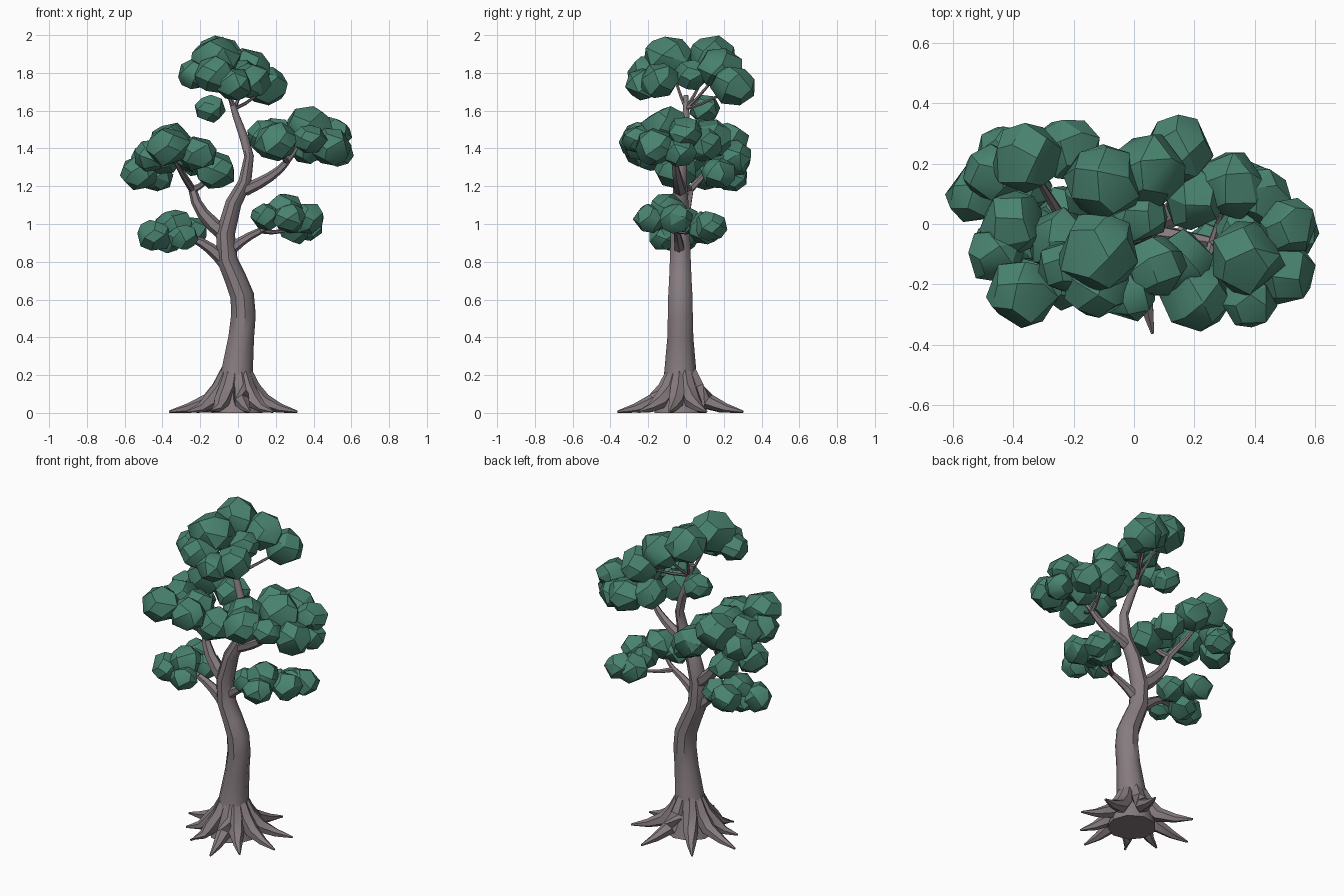
import bpy, bmesh, math, random
from mathutils import Vector

if "Cube" in bpy.data.objects:
    bpy.data.objects.remove(bpy.data.objects["Cube"])

random.seed(4)

def material(name, rgb):
    m = bpy.data.materials.new(name)
    m.diffuse_color = (*rgb, 1)
    m.use_nodes = True
    m.node_tree.nodes["Principled BSDF"].inputs["Base Color"].default_value = m.diffuse_color
    return m

BARK = material("grey bark", (0.24, 0.2, 0.215))
LEAF = material("green foliage", (0.066, 0.225, 0.158))

def finish(bm, name, mat, angle):
    bmesh.ops.recalc_face_normals(bm, faces=bm.faces)
    me = bpy.data.meshes.new(name)
    bm.to_mesh(me)
    bm.free()
    me.materials.append(mat)
    ob = bpy.data.objects.new(name, me)
    bpy.context.collection.objects.link(ob)
    bpy.context.view_layer.objects.active = ob
    ob.select_set(True)
    bpy.ops.object.shade_smooth_by_angle(angle=math.radians(angle))
    ob.select_set(False)

def tube(bm, pts, radii, sides):
    """Tapered tube along the points, kept above ground."""
    rings = []
    for i, p in enumerate(pts):
        t = (pts[min(i + 1, len(pts) - 1)] - pts[max(i - 1, 0)]).normalized()
        ref = Vector((0, 1, 0)) if abs(t.y) < 0.8 else Vector((1, 0, 0))
        u = ref.cross(t).normalized()
        w = t.cross(u)
        ring = []
        for k in range(sides):
            a = math.tau * k / sides
            v = p + (u * math.cos(a) + w * math.sin(a)) * radii[i]
            v.z = max(v.z, 0)
            ring.append(bm.verts.new(v))
        rings.append(ring)
    for a, b in zip(rings, rings[1:]):
        for k in range(sides):
            j = (k + 1) % sides
            bm.faces.new((a[k], a[j], b[j], b[k]))
    bm.faces.new(rings[0][::-1])
    bm.faces.new(rings[-1])

def limb(bm, a, ctrl, b, r0, r1, steps=4):
    """Curved branch from a to b, bending towards ctrl."""
    ts = [i / steps for i in range(steps + 1)]
    tube(bm, [a * (1 - t) ** 2 + ctrl * 2 * t * (1 - t) + b * t * t for t in ts],
         [r0 + (r1 - r0) * t for t in ts], 6)

def blob(bm, centre, r, n=20):
    """Faceted, slightly flattened leaf lump: hull of jittered points on a ball."""
    spin = random.uniform(0, math.tau)
    verts = []
    for i in range(n):
        h = 1 - 2 * (i + 0.5) / n
        a = i * 2.4 + spin + random.uniform(-0.25, 0.25)
        s = math.sqrt(1 - h * h)
        d = r * random.uniform(0.96, 1.07)
        verts.append(bm.verts.new(centre + d * Vector((s * math.cos(a), s * math.sin(a), 0.9 * h))))
    bmesh.ops.convex_hull(bm, input=verts)

# Trunk: S-curve running up into the leader (x, z, radius)
TRUNK = [(-.01, 0, .14), (-.01, .2, .088), (.015, .4, .07), (.027, .52, .067),
         (.02, .62, .065), (-.015, .71, .06), (-.058, .81, .056), (-.068, .95, .052),
         (-.025, 1.11, .044), (.035, 1.22, .036), (.058, 1.36, .026),
         (.03, 1.46, .024), (-.01, 1.57, .019), (-.045, 1.68, .012)]
bm = bmesh.new()
tube(bm, [Vector((x, min(0, -.03 + max(0, z - 1.25) * .1), z)) for x, z, r in TRUNK],
     [r for x, z, r in TRUNK], 9)
finish(bm, "trunk", BARK, 40)

# Roots: flared spurs that run out along the ground (angle, reach)
bm = bmesh.new()
for deg, reach in ((170, .36), (127, .35), (72, .345), (23, .34), (-11, .33),
                   (-49, .3), (-78, .345), (-121, .27), (-159, .28)):
    a = math.radians(deg)
    n = Vector((math.cos(a), math.sin(a), 0))
    heights = ((.045, .24), (.085, .13), (.15, .06), (reach * .72, .025), (reach, .006))
    tube(bm, [Vector((-.01, -.025, z)) + n * d for d, z in heights],
         (.03, .046, .042, .025, .006), 6)
finish(bm, "roots", BARK, 40)

def bough(name, start, ctrl, end, r0, twigs, r_big, r_small, lumps):
    """A branch with twigs to its first lumps, and lumps shrinking in order."""
    start, ctrl, end = Vector(start), Vector(ctrl), Vector(end)
    lumps = [Vector(p) for p in lumps]
    bm = bmesh.new()
    limb(bm, start, ctrl, end, r0, r0 * .5)
    for p in lumps[:twigs]:
        mid = (end + p) / 2 - Vector((0, 0, .03))
        limb(bm, end, mid, p, r0 * .45, .006, 3)
    finish(bm, name + "_branch", BARK, 40)
    bm = bmesh.new()
    for i, p in enumerate(lumps):
        blob(bm, p, r_big + (r_small - r_big) * i / (len(lumps) - 1))
    finish(bm, name + "_foliage", LEAF, 30)

# Lower boughs
bough("left_lower", (-.07, -.03, .8), (-.14, -.035, .88), (-.24, -.04, .925), .04, 2, .1, .08,
      [(-.34, -.03, .99), (-.44, -.07, .94), (-.36, .12, .98), (-.37, -.02, .925),
       (-.24, .04, .96), (-.29, -.12, .93)])
bough("right_lower", (-.06, -.03, .84), (0, -.04, .91), (.12, -.05, .965), .034, 2, .1, .08,
      [(.25, -.1, 1.075), (.3, .1, .98), (.37, -.05, 1.03), (.36, .13, .99),
       (.27, -.19, 1.03), (.15, -.13, 1.04), (.28, 0, 1.02)])

# Upper boughs
bough("left_upper", (-.06, -.03, .94), (-.22, -.01, 1.05), (-.24, .02, 1.18), .044, 3, .12, .09,
      [(-.36, .22, 1.43), (-.37, -.23, 1.41), (-.12, -.05, 1.285), (-.4, 0, 1.36),
       (-.22, .25, 1.35), (-.25, -.05, 1.37), (-.22, -.18, 1.37), (-.52, .1, 1.27),
       (-.47, .17, 1.35), (-.46, -.1, 1.36), (-.12, .17, 1.27), (-.43, .24, 1.25)])
bough("right_upper", (.035, -.03, 1.18), (.2, -.05, 1.25), (.26, -.06, 1.33), .034, 3, .125, .085,
      [(.37, -.11, 1.51), (.2, -.24, 1.44), (.32, .13, 1.45), (.49, -.16, 1.41),
       (.15, -.13, 1.46), (.2, .08, 1.47), (.42, .09, 1.42), (.51, -.01, 1.48),
       (.36, -.02, 1.4), (.38, -.26, 1.45), (.53, -.03, 1.38)])
bough("top", (.03, -.01, 1.46), (.01, 0, 1.53), (-.02, 0, 1.61), .022, 4, .135, .085,
      [(-.12, -.09, 1.875), (-.1, .14, 1.885), (.05, .18, 1.82), (.15, .25, 1.73),
       (-.12, -.2, 1.79), (.07, -.14, 1.76), (-.02, -.22, 1.74), (.02, .03, 1.79),
       (-.23, -.14, 1.79), (-.15, .1, 1.61)])
